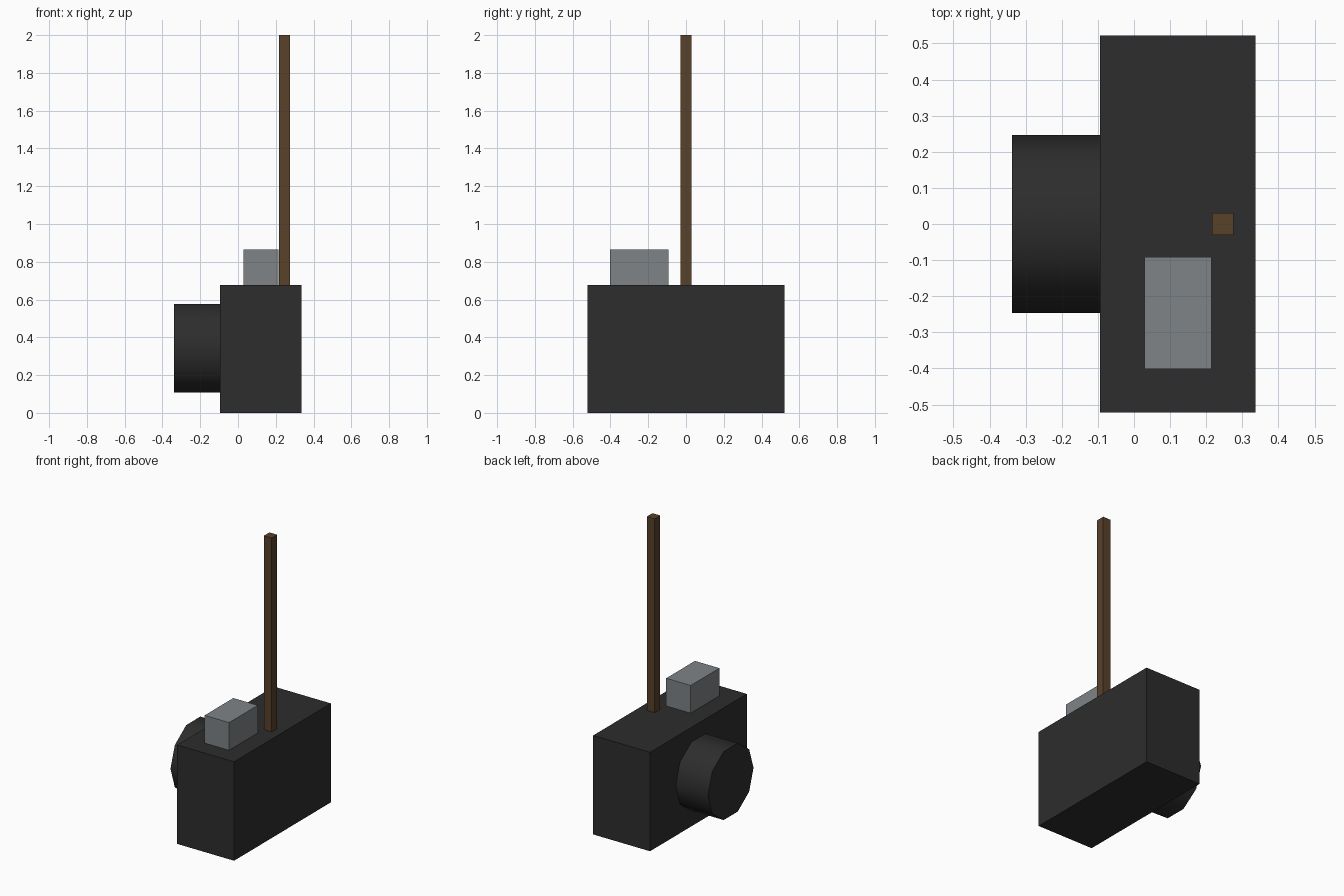
import bpy
import math
from mathutils import Vector

cube = bpy.data.objects.get("Cube")
if cube:
    bpy.data.objects.remove(cube, do_unlink=True)


def make_material(name, colour):
    mat = bpy.data.materials.new(name)
    mat.use_nodes = True
    mat.diffuse_color = (*colour, 1)
    bsdf = next(n for n in mat.node_tree.nodes if n.type == 'BSDF_PRINCIPLED')
    bsdf.inputs["Base Color"].default_value = (*colour, 1)
    bsdf.inputs["Roughness"].default_value = 0.8
    return mat


def box(name, low, high, mat):
    """Box between two opposite corners."""
    low, high = Vector(low), Vector(high)
    bpy.ops.mesh.primitive_cube_add(size=1, location=(low + high) / 2)
    obj = bpy.context.object
    obj.name = name
    obj.scale = high - low
    bpy.ops.object.transform_apply(location=False, rotation=False, scale=True)
    obj.data.materials.append(mat)
    return obj


black = make_material("charcoal black", (0.026, 0.026, 0.026))
grey = make_material("metal grey", (0.21, 0.227, 0.238))
brown = make_material("dark brown", (0.098, 0.054, 0.024))

# Camera body, top button and upright strap
BODY_TOP = 0.676
box("camera_body", (-0.094, -0.522, 0), (0.336, 0.522, BODY_TOP), black)
box("shutter_button", (0.029, -0.402, BODY_TOP), (0.214, -0.092, 0.865), grey)
box("strap", (0.216, -0.03, BODY_TOP), (0.275, 0.03, 2), brown)

# Ten-sided lens barrel with corners at its widest points, run into the body
lens_front, lens_back = -0.338, -0.06
bpy.ops.mesh.primitive_cylinder_add(
    vertices=10, radius=0.246, depth=lens_back - lens_front,
    location=((lens_front + lens_back) / 2, 0, 0.342),
    rotation=(0, math.pi / 2, 0))
lens = bpy.context.object
lens.name = "lens"
lens.data.materials.append(black)
bpy.ops.object.shade_smooth_by_angle(angle=math.radians(60))
